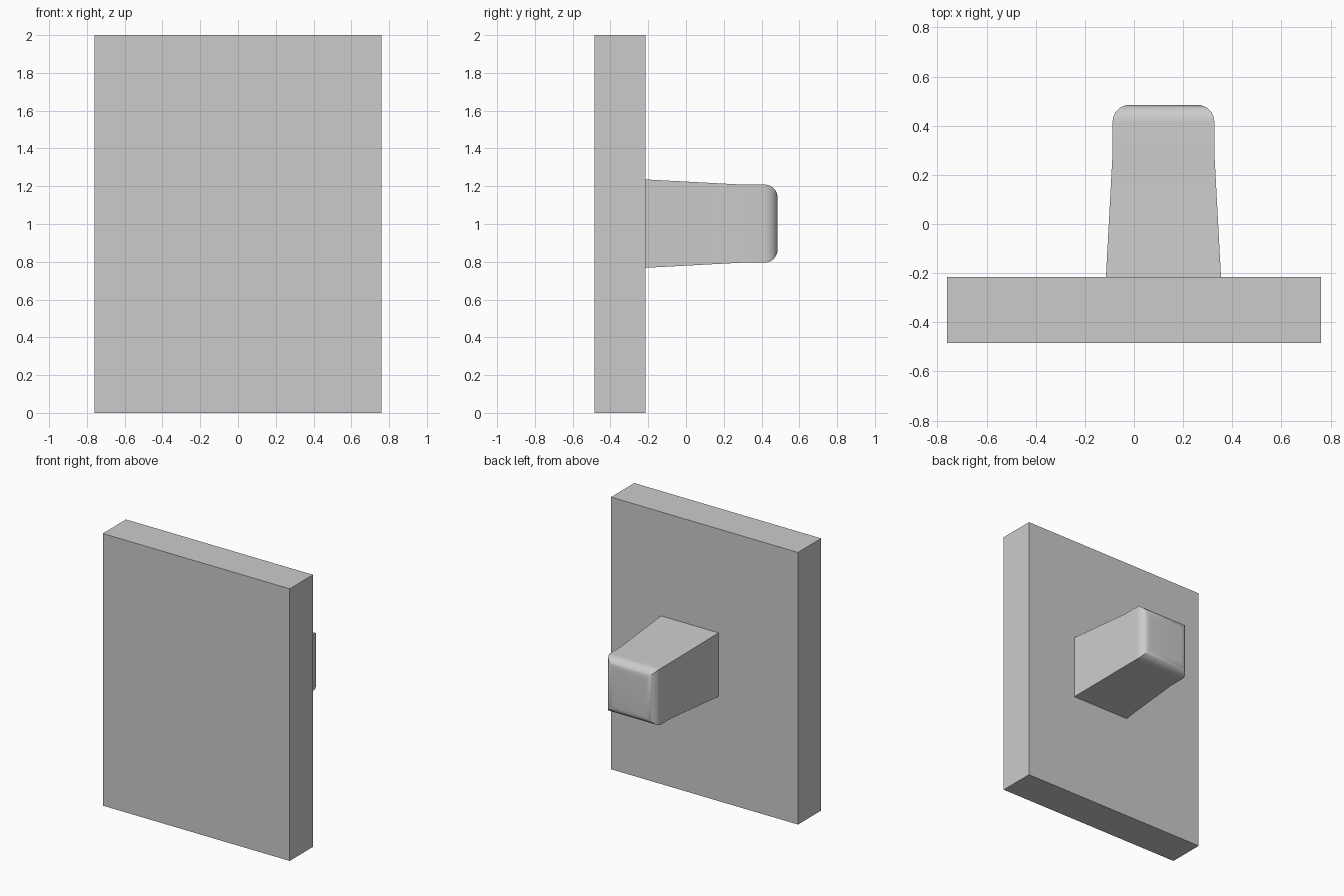
import bpy
import bmesh
import math

cube = bpy.data.objects.get("Cube")
if cube:
    bpy.data.objects.remove(cube, do_unlink=True)

# Plain grey finish
grey = bpy.data.materials.new("plain_grey")
grey.use_nodes = True
colour = (0.6, 0.6, 0.6, 1)
grey.diffuse_color = colour
grey.node_tree.nodes["Principled BSDF"].inputs["Base Color"].default_value = colour


def square_loft(name, profile, centre_x, centre_z):
    """Join rectangular rings (half_width, half_height, y) from front to back."""
    bm = bmesh.new()
    rings = []
    for w, h, y in profile:
        corners = ((-w, -h), (w, -h), (w, h), (-w, h))
        rings.append([bm.verts.new((centre_x + x, y, centre_z + z)) for x, z in corners])
    for a, b in zip(rings, rings[1:]):
        for i in range(4):
            j = (i + 1) % 4
            bm.faces.new((a[i], a[j], b[j], b[i]))
    bm.faces.new(rings[0])
    bm.faces.new(rings[-1])
    bmesh.ops.recalc_face_normals(bm, faces=bm.faces)
    mesh = bpy.data.meshes.new(name)
    bm.to_mesh(mesh)
    bm.free()
    mesh.materials.append(grey)
    obj = bpy.data.objects.new(name, mesh)
    bpy.context.collection.objects.link(obj)
    return obj


# Flat upright board
square_loft("board", [(0.76, 1, -0.485), (0.76, 1, -0.215)], 0, 1)

# Tapered grip on the back with a rounded end
radius, half, end = 0.07, 0.207, 0.485
profile = [(0.234, 0.234, -0.215), (half, half, 0.29)]
for i in range(9):
    a = math.pi / 2 * i / 8
    w = half - radius * (1 - math.cos(a))
    profile.append((w, w, end - radius * (1 - math.sin(a))))
grip = square_loft("grip", profile, 0.12, 1.002)

bpy.ops.object.select_all(action="DESELECT")
grip.select_set(True)
bpy.context.view_layer.objects.active = grip
bpy.ops.object.shade_smooth_by_angle(angle=math.radians(30))
